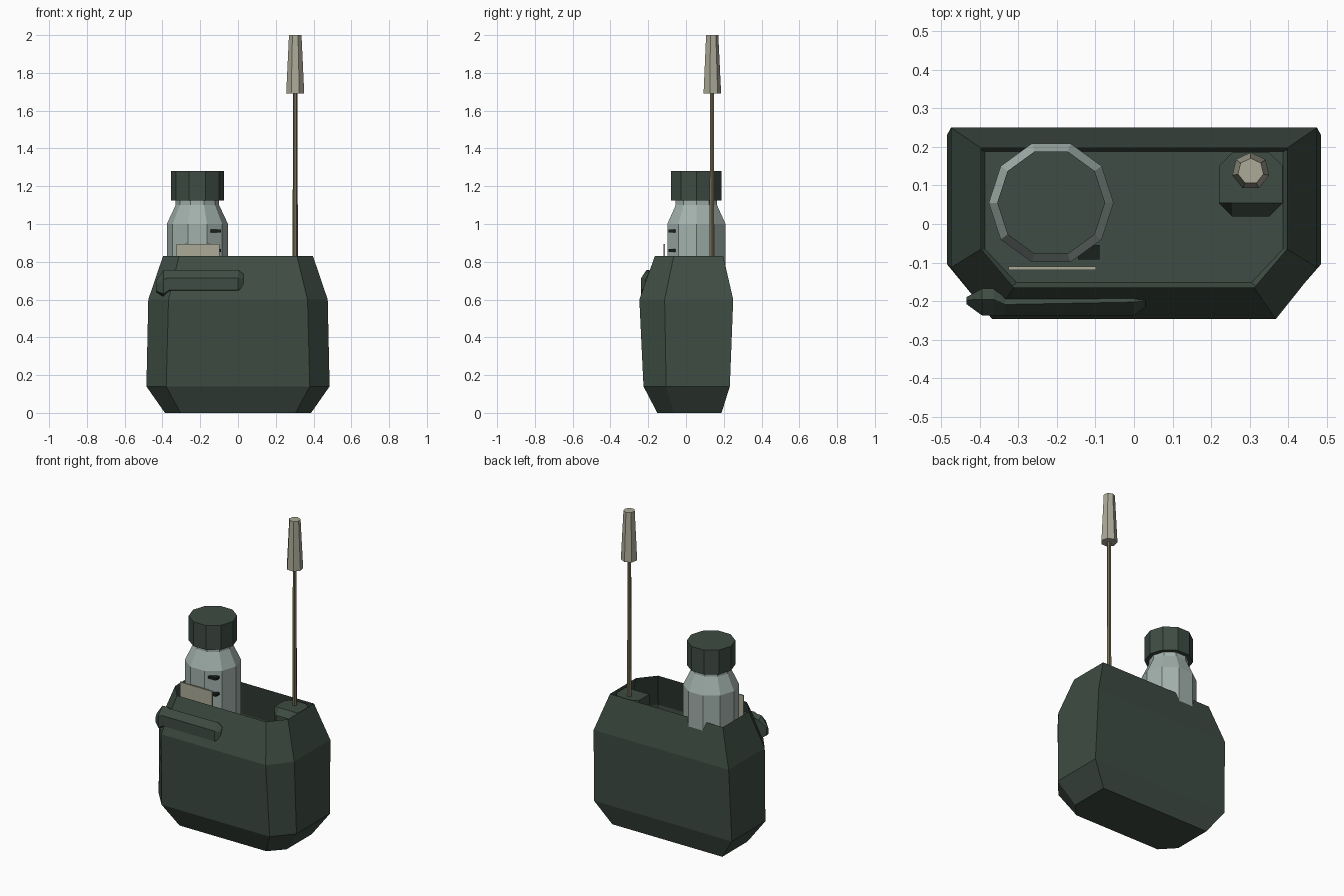
import bpy, math

if "Cube" in bpy.data.objects:
    bpy.data.objects.remove(bpy.data.objects["Cube"])


def material(name, rgb):
    m = bpy.data.materials.new(name)
    m.diffuse_color = (*rgb, 1)
    m.use_nodes = True
    m.node_tree.nodes["Principled BSDF"].inputs["Base Color"].default_value = m.diffuse_color
    return m


GREEN = material("dark green", (0.048, 0.072, 0.056))
GLASS = material("grey blue", (0.36, 0.44, 0.41))
TAN = material("pale tan", (0.41, 0.40, 0.31))
BROWN = material("brown metal", (0.18, 0.15, 0.09))
DARK = material("near black", (0.010, 0.015, 0.012))


def loft(name, rings, mat, cap_start=True, cap_end=True):
    """Skin a list of equal-length point rings."""
    n = len(rings[0])
    verts = [p for r in rings for p in r]
    faces = [(k * n + i, k * n + (i + 1) % n, (k + 1) * n + (i + 1) % n, (k + 1) * n + i)
             for k in range(len(rings) - 1) for i in range(n)]
    if cap_start:
        faces.append(tuple(reversed(range(n))))
    if cap_end:
        faces.append(tuple(range(len(verts) - n, len(verts))))
    me = bpy.data.meshes.new(name)
    me.from_pydata(verts, [], faces)
    me.materials.append(mat)
    ob = bpy.data.objects.new(name, me)
    bpy.context.collection.objects.link(ob)
    return ob


def lathe(name, cx, cy, profile, sides, mat, turn=0.0):
    rings = [[(cx + r * math.cos(turn + 2 * math.pi * i / sides),
               cy + r * math.sin(turn + 2 * math.pi * i / sides), z)
              for i in range(sides)] for r, z in profile]
    return loft(name, rings, mat)


def box(name, x0, x1, y0, y1, z0, z1, mat):
    return loft(name, [[(x0, y0, z), (x1, y0, z), (x1, y1, z), (x0, y1, z)]
                       for z in (z0, z1)], mat)


# Open pouch: six-sided outline, thin walled, open at the top
def pouch_ring(z, side_x, front_x, back_y, side_y, front_y):
    return [(-front_x, front_y, z), (front_x, front_y, z), (side_x, side_y, z),
            (side_x, back_y, z), (-side_x, back_y, z), (-side_x, side_y, z)]


loft("pouch", [
    pouch_ring(0.00, 0.387, 0.305, 0.188, -0.065, -0.152),
    pouch_ring(0.14, 0.485, 0.380, 0.232, -0.105, -0.225),
    pouch_ring(0.60, 0.475, 0.368, 0.250, -0.113, -0.247),
    pouch_ring(0.83, 0.397, 0.312, 0.197, -0.065, -0.165)], GREEN, cap_end=False)

# Bottle and its cap
BX, BY = -0.215, 0.055
lathe("bottle", BX, BY, [(0.13, 0.28), (0.162, 0.32), (0.162, 1.0), (0.115, 1.10), (0.115, 1.14)],
      10, GLASS)
lathe("bottle_cap", BX, BY, [(0.14, 1.125), (0.14, 1.28)], 10, GREEN)

# Raised level marks on the bottle
for i, z in enumerate((0.963, 0.86, 0.757)):
    box(f"bottle_mark_{i + 1}", -0.145, -0.09, -0.092, -0.055, z - 0.007, z + 0.007, DARK)

# Card tucked in front of the bottle
box("card", -0.326, -0.098, -0.119, -0.110, 0.55, 0.895, TAN)

# Radio box inside, chamfered corners and sloping front edge
RX, RY = 0.303, 0.103


def radio_ring(z, front):
    a, b = 0.083, 0.048
    return [(RX - b, RY - front, z), (RX + b, RY - front, z), (RX + a, RY - b, z), (RX + a, RY + b, z),
            (RX + b, RY + a, z), (RX - b, RY + a, z), (RX - a, RY + b, z), (RX - a, RY - b, z)]


loft("radio_box", [radio_ring(0.35, 0.083), radio_ring(0.785, 0.083), radio_ring(0.82, 0.049)], GREEN)

# Antenna rod and tapered tip
lathe("antenna_rod", 0.303, 0.137, [(0.014, 0.80), (0.012, 1.70)], 6, BROWN)
lathe("antenna_tip", 0.303, 0.137, [(0.049, 1.69), (0.034, 2.0)], 7, TAN, math.pi / 2)


# Bar across the front, bent back at its left end
def bar_ring(x, front, back, low, high):
    bevel = (high - low) * 0.35
    top = front + (back - front) * 0.6
    return [(x, front, low + bevel * 0.3), (x, top, low), (x, back, low),
            (x, back, high - bevel * 0.4), (x, top, high), (x, front, high - bevel)]


loft("front_bar", [
    bar_ring(-0.435, -0.208, -0.190, 0.640, 0.695),
    bar_ring(-0.395, -0.237, -0.168, 0.615, 0.755),
    bar_ring(-0.365, -0.237, -0.168, 0.637, 0.757),
    bar_ring(-0.335, -0.237, -0.190, 0.637, 0.757),
    bar_ring(0.000, -0.237, -0.180, 0.637, 0.757),
    bar_ring(0.030, -0.215, -0.190, 0.660, 0.735)], GREEN)

# Consistent outward normals
import bmesh
for ob in bpy.context.collection.objects:
    bm = bmesh.new()
    bm.from_mesh(ob.data)
    bmesh.ops.recalc_face_normals(bm, faces=bm.faces)
    bm.to_mesh(ob.data)
    bm.free()
